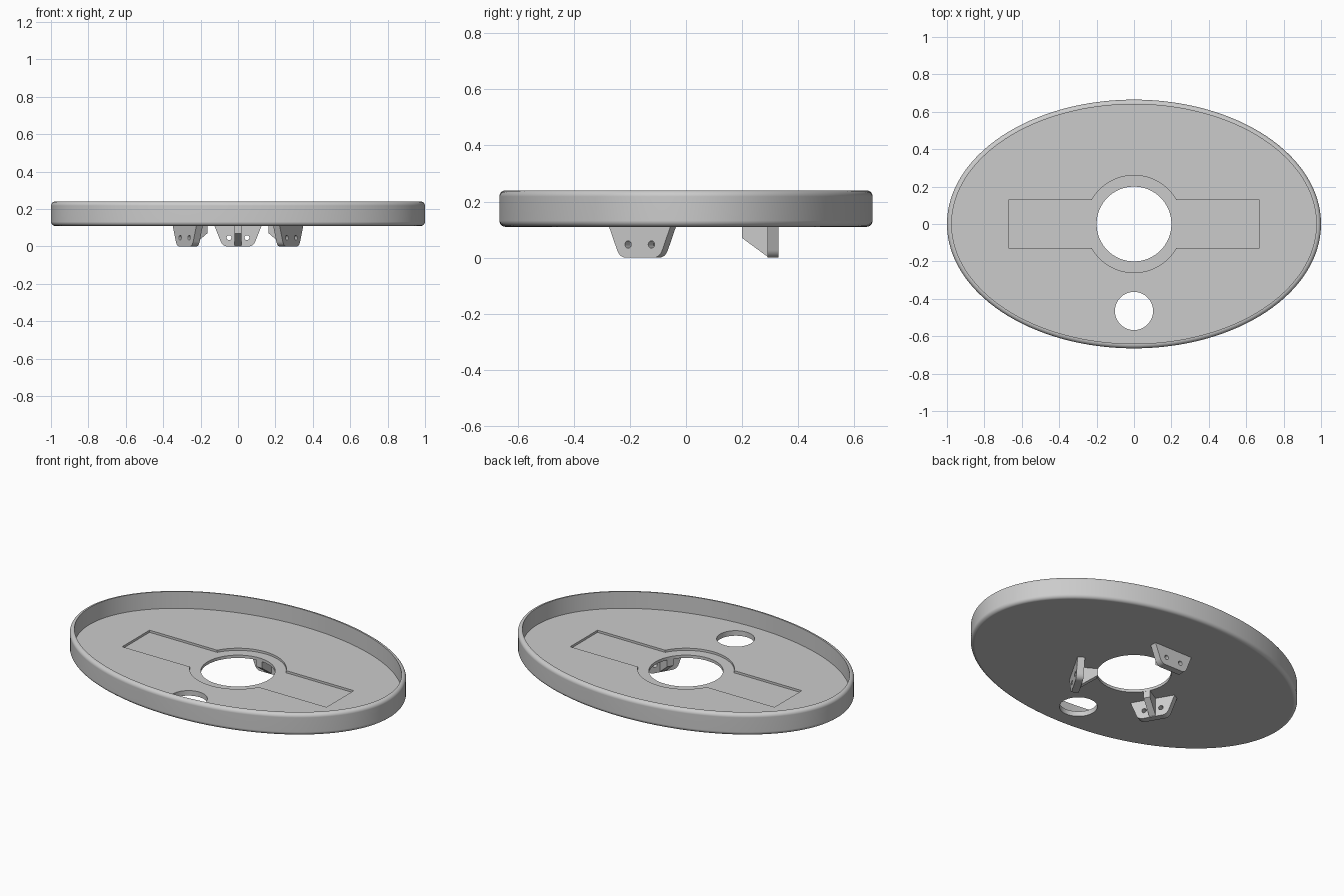
import bpy, bmesh
from math import sin, cos, pi, radians, asin
from mathutils import Matrix, Vector

default = bpy.data.objects.get("Cube")
if default:
    bpy.data.objects.remove(default, do_unlink=True)

grey = bpy.data.materials.new("plain grey")
grey.use_nodes = True
grey.diffuse_color = (0.6, 0.6, 0.6, 1)
grey.node_tree.nodes["Principled BSDF"].inputs["Base Color"].default_value = (0.6, 0.6, 0.6, 1)


def make_object(name, bm):
    bmesh.ops.recalc_face_normals(bm, faces=bm.faces)
    mesh = bpy.data.meshes.new(name)
    bm.to_mesh(mesh)
    bm.free()
    mesh.materials.append(grey)
    obj = bpy.data.objects.new(name, mesh)
    bpy.context.collection.objects.link(obj)
    return obj


def prism(name, points, direction):
    """Closed outline extruded along a direction."""
    bm = bmesh.new()
    face = bm.faces.new([bm.verts.new(p) for p in points])
    new = bmesh.ops.extrude_face_region(bm, geom=[face])["geom"]
    moved = [v for v in new if isinstance(v, bmesh.types.BMVert)]
    bmesh.ops.translate(bm, verts=moved, vec=Vector(direction))
    return make_object(name, bm)


def ring(rx, ry, n):
    return [(rx * cos(2 * pi * i / n), ry * sin(2 * pi * i / n)) for i in range(n)]


def cut(obj, cutter):
    cutter.hide_render = True
    mod = obj.modifiers.new("cut", 'BOOLEAN')
    mod.operation = 'DIFFERENCE'
    mod.solver = 'EXACT'
    mod.object = cutter
    bpy.context.view_layer.objects.active = obj
    bpy.ops.object.modifier_apply(modifier=mod.name)
    bpy.data.objects.remove(cutter, do_unlink=True)


def smooth(obj):
    bpy.ops.object.select_all(action='DESELECT')
    obj.select_set(True)
    bpy.context.view_layer.objects.active = obj
    bpy.ops.object.shade_smooth_by_angle(angle=radians(30))
    mod = obj.modifiers.new("even shading", 'WEIGHTED_NORMAL')
    mod.keep_sharp = True


# Oval tray: (inset, height) profile swept round an ellipse
BASE, TOP, FLOOR, WALL, FILLET = 0.11, 0.24, 0.14, 0.025, 0.022
steps = [i / 6 * pi / 2 for i in range(7)]
profile = [(FILLET * (1 - sin(a)), BASE + FILLET * (1 - cos(a))) for a in steps]
profile += [(FILLET * (1 - cos(a)), TOP - FILLET * (1 - sin(a))) for a in steps]
profile += [(WALL, TOP), (WALL, FLOOR)]
N = 128
bm = bmesh.new()
loops = [[bm.verts.new((x, y, z)) for x, y in ring(1 - d, 0.665 - d, N)]
         for d, z in profile]
for a, b in zip(loops, loops[1:]):
    for i in range(N):
        j = (i + 1) % N
        bm.faces.new((a[i], a[j], b[j], b[i]))
bm.faces.new(loops[0])
bm.faces.new(loops[-1])
tray = make_object("oval_tray", bm)

# Shallow recess: long strip joined with a disc
HALF_L, HALF_W, DISC = 0.67, 0.128, 0.26
start = asin(HALF_W / DISC)
arc = [start + (pi - 2 * start) * i / 32 for i in range(33)]
half = [(HALF_L, HALF_W)] + [(DISC * cos(a), DISC * sin(a)) for a in arc] + [(-HALF_L, HALF_W)]
outline = half + [(-x, -y) for x, y in half]
cut(tray, prism("recess_cutter", [(x, y, FLOOR - 0.013) for x, y in outline], (0, 0, 0.05)))

# Large centre hole and small front hole
for radius, y0 in ((0.2, 0), (0.102, -0.465)):
    pts = [(x, y + y0, 0) for x, y in ring(radius, radius, 64)]
    cut(tray, prism("hole_cutter", pts, (0, 0, 0.4)))
smooth(tray)

# Three mounting brackets under the tray: drilled plate plus gusset
start_pt, corner, end_pt = Vector((0.093, 0.027)), Vector((0.082, 0)), Vector((0.055, 0))
curve = [start_pt * (1 - t) ** 2 + corner * 2 * t * (1 - t) + end_pt * t * t
         for t in (i / 8 for i in range(9))]
side = [(0.126, BASE)] + [tuple(p) for p in curve]
plate_outline = side + [(-x, z) for x, z in reversed(side)]
gusset_outline = [(0.2, BASE), (0.2, 0.07), (0.29, 0.004), (0.295, 0.004), (0.295, BASE)]

for place, angle in (("back", 0), ("right", 120), ("left", 240)):
    turn = Matrix.Rotation(radians(angle), 4, 'Z')
    plate = prism(place + "_bracket_plate", [(x, 0.29, z) for x, z in plate_outline], (0, 0.04, 0))
    for s in (-1, 1):
        pts = [(x + s * 0.048, 0.25, z + 0.047) for x, z in ring(0.013, 0.013, 24)]
        cut(plate, prism("screw_hole_cutter", pts, (0, 0.12, 0)))
    gusset = prism(place + "_bracket_gusset", [(-0.018, y, z) for y, z in gusset_outline], (0.036, 0, 0))
    for part in (plate, gusset):
        part.data.transform(turn)
    smooth(plate)
